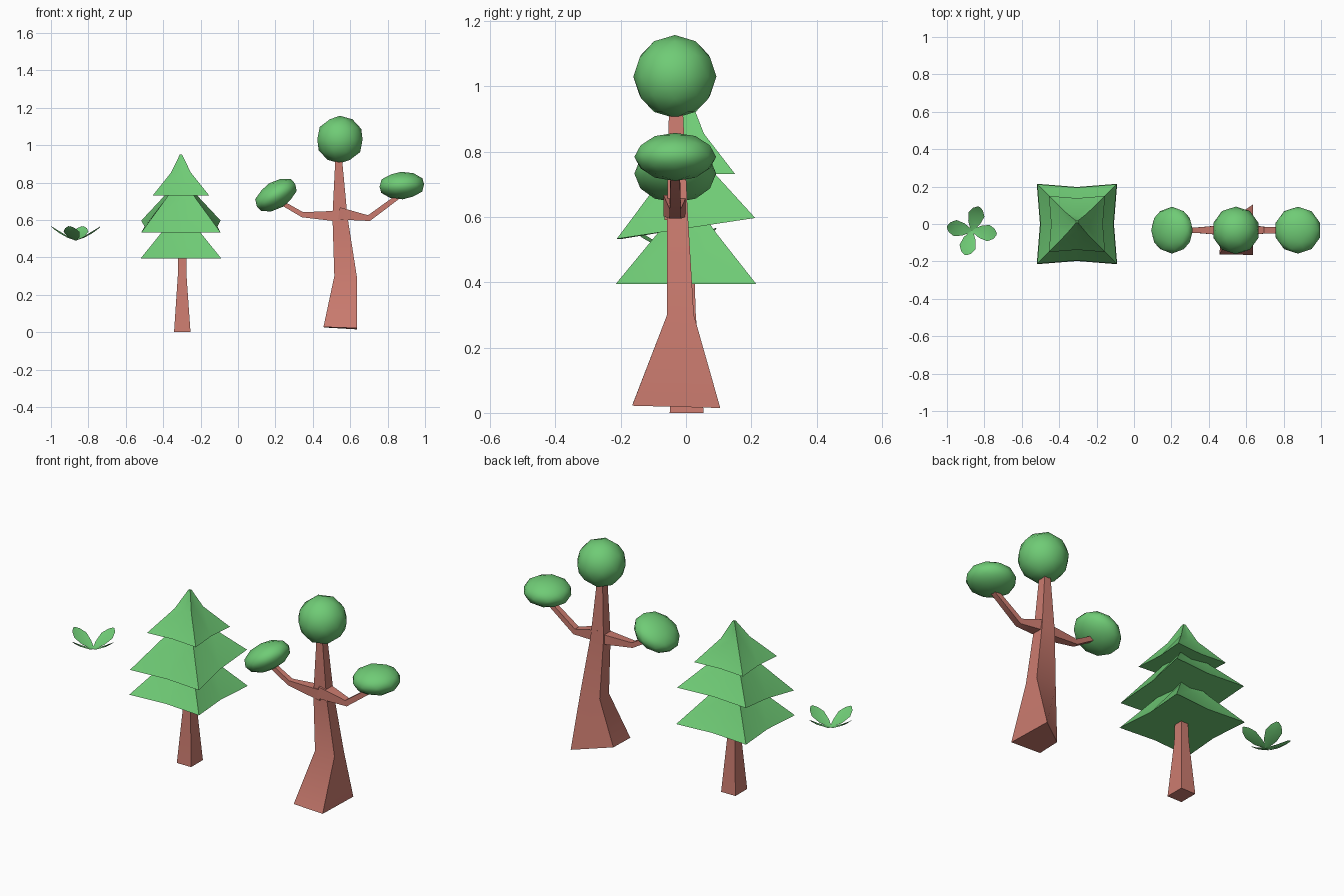
import bpy, bmesh, math
from mathutils import Vector

if "Cube" in bpy.data.objects:
    bpy.data.objects.remove(bpy.data.objects["Cube"])


def material(name, color):
    m = bpy.data.materials.new(name)
    m.diffuse_color = color
    m.use_nodes = True
    m.node_tree.nodes["Principled BSDF"].inputs["Base Color"].default_value = m.diffuse_color
    return m


GREEN = material("leaf_green", (0.16, 0.60, 0.18, 1))
BARK = material("bark_red", (0.60, 0.20, 0.16, 1))


def finish(name, bm, mat, angle=50):
    bmesh.ops.recalc_face_normals(bm, faces=bm.faces)
    me = bpy.data.meshes.new(name)
    bm.to_mesh(me)
    bm.free()
    ob = bpy.data.objects.new(name, me)
    bpy.context.collection.objects.link(ob)
    me.materials.append(mat)
    bpy.ops.object.select_all(action='DESELECT')
    ob.select_set(True)
    bpy.context.view_layer.objects.active = ob
    bpy.ops.object.shade_smooth_by_angle(angle=math.radians(angle))
    return ob


def loft(name, rings, mat, angle=50):
    """Skin a stack of equal rings and cap both ends."""
    bm = bmesh.new()
    vs = [[bm.verts.new(p) for p in ring] for ring in rings]
    n = len(vs[0])
    for a, b in zip(vs, vs[1:]):
        for i in range(n):
            j = (i + 1) % n
            bm.faces.new((a[i], a[j], b[j], b[i]))
    for end in (vs[0], vs[-1]):
        mid = bm.verts.new(sum((v.co for v in end), Vector()) / n)
        for i in range(n):
            bm.faces.new((end[i], end[(i + 1) % n], mid))
    return finish(name, bm, mat, angle)


def rect(x0, x1, y0, y1, z):
    return [(x0, y0, z), (x1, y0, z), (x1, y1, z), (x0, y1, z)]


def star(cx, cy, half, waist, z, tilt=0):
    """Square ring whose side midpoints are pulled in."""
    pts = []
    for sx, sy in ((-1, -1), (0, -1), (1, -1), (1, 0), (1, 1), (0, 1), (-1, 1), (-1, 0)):
        k = half * (waist if sx * sy == 0 else 1)
        pts.append((cx + sx * k, cy + sy * k, z + tilt * sy))
    return pts


# Pine trunk
loft("pine_trunk", [rect(-0.342, -0.254, -0.05, 0.054, 0),
                    rect(-0.322, -0.275, -0.025, 0.03, 0.30),
                    rect(-0.318, -0.277, -0.02, 0.025, 0.45)], BARK)

# Pine foliage tiers: base half width, base z, tilt, upper half width, upper z, tip z
tiers = [(0.215, 0.395, 0.0, 0.09, 0.55, 0.66),
         (0.212, 0.565, 0.032, 0.085, 0.72, 0.82),
         (0.150, 0.732, 0.0, 0.052, 0.855, 0.95)]
for i, (h, z, tilt, h2, z2, tip) in enumerate(tiers):
    cx = -0.305
    loft(f"pine_tier_{i + 1}", [star(cx, 0, h, 0.92, z, tilt),
                                star(cx, 0.003, h2, 0.78, z2, tilt * 0.4),
                                star(cx, 0.012, 0.006, 0.8, tip)], GREEN)

# Round tree trunk with flared, uneven foot
loft("round_tree_trunk", [
    [(0.457, -0.163, 0.028), (0.637, -0.165, 0.022), (0.637, 0.105, 0.015), (0.465, -0.025, 0.025)],
    rect(0.515, 0.635, -0.058, 0.024, 0.30),
    rect(0.505, 0.585, -0.058, 0.005, 0.62),
    rect(0.521, 0.555, -0.052, -0.01, 0.94)], BARK)


# Branches: square sections along a path of (x, z, half thickness)
def branch(name, path):
    rings = []
    for i, (x, z, r) in enumerate(path):
        a, b = path[max(i - 1, 0)], path[min(i + 1, len(path) - 1)]
        d = Vector((b[0] - a[0], 0, b[1] - a[1])).normalized()
        up, side = Vector((-d.z, 0, d.x)) * r, Vector((0, r * 1.1, 0))
        c = Vector((x, -0.033, z))
        rings.append([c - up - side, c + up - side, c + up + side, c - up + side])
    loft(name, rings, BARK)


branch("left_branch", [(0.55, 0.62, 0.03), (0.345, 0.628, 0.014), (0.22, 0.70, 0.012)])
branch("right_branch", [(0.54, 0.635, 0.033), (0.70, 0.61, 0.016), (0.87, 0.735, 0.013)])


# Leaf balls: centre, semi axes, lean about y
def ball(name, loc, axes, lean=0):
    bm = bmesh.new()
    bmesh.ops.create_icosphere(bm, subdivisions=2, radius=1.01)
    ob = finish(name, bm, GREEN)
    ob.location, ob.scale, ob.rotation_euler = loc, axes, (0, -math.radians(lean), 0)


ball("top_leaf_ball", (0.545, -0.034, 1.03), (0.126, 0.126, 0.126))
ball("left_leaf_ball", (0.203, -0.033, 0.733), (0.124, 0.124, 0.072), 31)
ball("right_leaf_ball", (0.876, -0.033, 0.784), (0.124, 0.124, 0.073), 3)

# Small plant: four thin curved leaves around a centre
for k, deg in enumerate((-8, 74, 171, 255)):
    a = math.radians(deg)
    out, side = Vector((math.cos(a), math.sin(a), 0)), Vector((-math.sin(a), math.cos(a), 0))
    c = Vector((-0.867, -0.036, 0))
    bm = bmesh.new()
    rows = []
    for r, w, z in ((0, 0.006, 0.49), (0.045, 0.033, 0.505), (0.09, 0.044, 0.53),
                    (0.12, 0.027, 0.552), (0.134, 0.006, 0.566)):
        p = c + out * r
        rows.append([bm.verts.new(p + side * s * w + Vector((0, 0, z + abs(s) * w * 0.15)))
                     for s in (-1, 0, 1)])
    for p, q in zip(rows, rows[1:]):
        for i in range(2):
            bm.faces.new((p[i], p[i + 1], q[i + 1], q[i]))
    finish(f"plant_leaf_{k + 1}", bm, GREEN)
